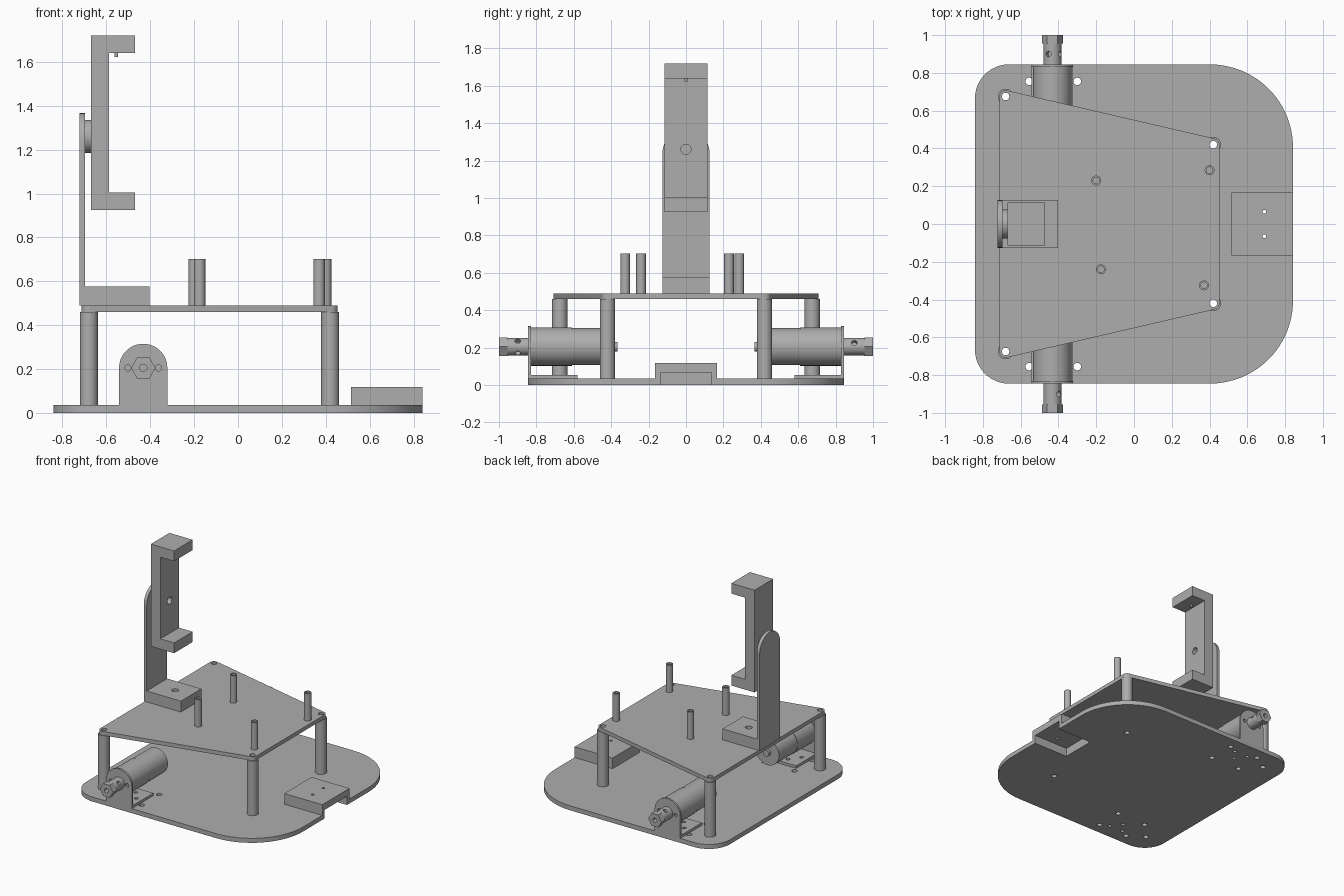
import bpy, bmesh, math
from mathutils import Matrix, Vector
from mathutils.geometry import convex_hull_2d

cube = bpy.data.objects.get("Cube")
if cube:
    bpy.data.objects.remove(cube)

grey = bpy.data.materials.new("plain_grey")
grey.use_nodes = True
GREY = (0.42, 0.42, 0.42, 1)
grey.diffuse_color = GREY
grey.node_tree.nodes["Principled BSDF"].inputs["Base Color"].default_value = GREY

# profile plane and extrusion direction for each axis
AXES = {
    "z": Matrix.Identity(4),
    "y": Matrix(((1, 0, 0, 0), (0, 0, 1, 0), (0, 1, 0, 0), (0, 0, 0, 1))),
    "x": Matrix(((0, 0, 1, 0), (1, 0, 0, 0), (0, 1, 0, 0), (0, 0, 0, 1))),
}


def circle(x, y, r, n=32):
    return [(x + r * math.cos(math.tau * i / n), y + r * math.sin(math.tau * i / n))
            for i in range(n)]


def rect(x0, x1, y0, y1):
    return [(x0, y0), (x1, y0), (x1, y1), (x0, y1)]


def hull(points):
    vecs = [Vector(p) for p in points]
    return [points[i] for i in convex_hull_2d(vecs)]


def shade(obj):
    bpy.ops.object.select_all(action="DESELECT")
    obj.select_set(True)
    bpy.context.view_layer.objects.active = obj
    bpy.ops.object.shade_smooth_by_angle(angle=math.radians(30))


def extrude(name, loops, start, end, axis="z"):
    """Extrude an outline, with any further loops as holes, along an axis."""
    curve = bpy.data.curves.new(name, "CURVE")
    curve.dimensions = "2D"
    curve.fill_mode = "BOTH"
    curve.extrude = abs(end - start) / 2
    for loop in loops:
        spline = curve.splines.new("POLY")
        spline.points.add(len(loop) - 1)
        for point, (u, v) in zip(spline.points, loop):
            point.co = (u, v, 0, 1)
        spline.use_cyclic_u = True
    temp = bpy.data.objects.new(name + "_outline", curve)
    bpy.context.collection.objects.link(temp)
    graph = bpy.context.evaluated_depsgraph_get()
    mesh = bpy.data.meshes.new_from_object(temp.evaluated_get(graph))
    bpy.data.objects.remove(temp)
    mesh.transform(AXES[axis] @ Matrix.Translation((0, 0, (start + end) / 2)))
    bm = bmesh.new()
    bm.from_mesh(mesh)
    bmesh.ops.remove_doubles(bm, verts=bm.verts, dist=0.0001)
    bmesh.ops.recalc_face_normals(bm, faces=bm.faces)
    bm.to_mesh(mesh)
    bm.free()
    mesh.name = name
    mesh.materials.clear()
    mesh.materials.append(grey)
    obj = bpy.data.objects.new(name, mesh)
    bpy.context.collection.objects.link(obj)
    shade(obj)
    return obj


def cut(obj, *cutters):
    for cutter in cutters:
        mod = obj.modifiers.new("cut", "BOOLEAN")
        mod.object = cutter
        mod.solver = "EXACT"
        bpy.context.view_layer.objects.active = obj
        bpy.ops.object.modifier_apply(modifier=mod.name)
        bpy.data.objects.remove(cutter)
    shade(obj)


POSTS = [(x, s * y) for x, y in ((-0.68, 0.675), (0.42, 0.42)) for s in (1, -1)]
AX, AZ = -0.432, 0.205  # motor axis

# base plate with post holes, motor holes and the front notch
outline = []
for s in (1, -1):
    outline += circle(0.402, s * 0.405, 0.44, 64) + circle(-0.662, s * 0.665, 0.18, 48)
holes = [circle(x, y, 0.02, 20) for x, y in POSTS]
foot_holes = [(-0.37, 0.72), (-0.49, 0.72), (-0.43, 0.64)]
for s in (1, -1):
    holes += [circle(x, s * y, 0.02, 20) for x in (-0.3, -0.555) for y in (0.755, 0.54)]
    holes += [circle(x, s * y, 0.014, 16) for x, y in foot_holes]
base = extrude("base_plate", [hull(outline)] + holes, 0, 0.035)
cut(base, extrude("notch", [rect(0.54, 0.9, -0.137, 0.137)], -0.1, 0.1))

# hollow cover over the notch
cover = extrude("front_cover", [rect(0.515, 0.842, -0.167, 0.167),
                                circle(0.69, 0.065, 0.01, 16),
                                circle(0.69, -0.065, 0.01, 16)], 0.035, 0.118)
cut(cover, extrude("cavity", [rect(0.54, 0.9, -0.137, 0.137)], 0, 0.067))

# upper deck on four hollow posts
deck = [p for x, y in POSTS for p in circle(x, y, 0.033)]
extrude("upper_deck", [hull(deck)] + [circle(x, y, 0.02, 20) for x, y in POSTS], 0.46, 0.49)
for x, y in POSTS:
    extrude("deck_post", [circle(x, y, 0.041), circle(x, y, 0.02, 20)], 0.035, 0.46)

# standoffs on the deck
for x, y in ((-0.2, 0.23), (0.4, 0.285), (-0.175, -0.24), (0.37, -0.325)):
    extrude("standoff", [circle(x, y, 0.026), circle(x, y, 0.017, 20)], 0.49, 0.702)

# upright bracket
extrude("bracket_foot", [rect(-0.697, -0.403, -0.126, 0.126),
                         circle(-0.54, 0, 0.025)], 0.49, 0.575)
arch = circle(0, 1.24, 0.126, 64) + [(-0.126, 0.49), (0.126, 0.49)]
extrude("bracket_upright", [hull(arch)], -0.722, -0.697, "x")
extrude("pivot_boss", [circle(0, 1.26, 0.076, 48)], -0.697, -0.67, "x")

# clamp holder
clamp = [(-0.67, 0.925), (-0.47, 0.925), (-0.47, 1.005), (-0.588, 1.005),
         (-0.588, 1.64), (-0.47, 1.64), (-0.47, 1.72), (-0.67, 1.72)]
holder = extrude("clamp_holder", [clamp], -0.114, 0.114, "y")
cut(holder, extrude("screw_hole", [circle(0, 1.26, 0.027)], -0.7, -0.55, "x"))
extrude("clamp_pin", [circle(-0.555, 0, 0.009, 16)], 1.622, 1.64)

# two motors, each with bracket and shaft coupler
for side, s, angles in (("back", 1, (117, 27)), ("front", -1, (41, -49))):
    face = hull(circle(AX, AZ, 0.11, 48) + [(AX - 0.11, 0.035), (AX + 0.11, 0.035)])
    screws = [circle(AX + d, AZ, 0.014, 16) for d in (-0.07, 0.07)]
    extrude(side + "_motor_bracket", [face] + screws, s * 0.83, s * 0.845, "y")
    foot = rect(AX - 0.11, AX + 0.11, *sorted((s * 0.58, s * 0.83)))
    extrude(side + "_motor_foot", [foot] + [circle(x, s * y, 0.014, 16)
                                            for x, y in foot_holes], 0.035, 0.055)
    for part, r, near, far in (("gearbox", 0.102, 0.61, 0.83), ("motor", 0.099, 0.385, 0.61),
                               ("motor_cap", 0.026, 0.365, 0.385)):
        extrude(side + "_" + part, [circle(AX, AZ, r, 64)], s * near, s * far, "y")
    bore = circle(AX, AZ, 0.017, 20)
    coupler = extrude(side + "_coupler", [circle(AX, AZ, 0.047, 48), bore],
                      s * 0.845, s * 0.955, "y")
    for angle in angles:
        hole = extrude("set_screw_hole", [circle(0, 0, 0.015, 20)], 0.02, 0.08)
        hole.data.transform(Matrix.Translation((AX, s * 0.9, AZ))
                            @ Matrix.Rotation(math.radians(90 - angle), 4, "Y"))
        cut(coupler, hole)
    extrude(side + "_hex_hub", [circle(AX, AZ, 0.056, 6), bore], s * 0.955, s * 1.0, "y")
